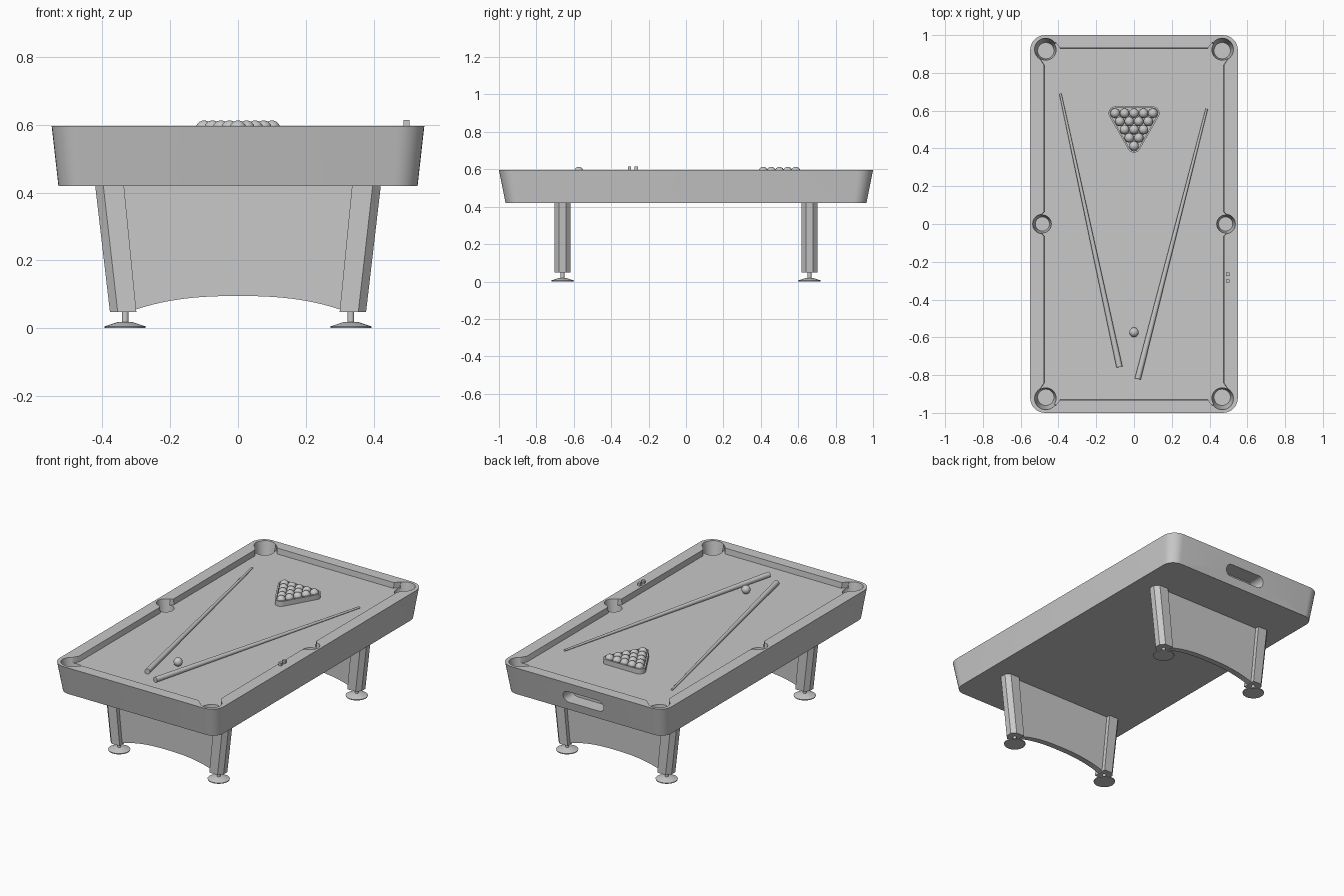
import bpy, bmesh, math
from mathutils import Vector

cube = bpy.data.objects.get("Cube")
if cube:
    bpy.data.objects.remove(cube, do_unlink=True)

gray = bpy.data.materials.new("plain gray")
gray.use_nodes = True
gray.diffuse_color = (0.58, 0.58, 0.58, 1)
gray.node_tree.nodes["Principled BSDF"].inputs["Base Color"].default_value = gray.diffuse_color

TOP, BED, BASE = 0.597, 0.563, 0.42


def finish(obj):
    """Smooth curved faces, keeping hard edges."""
    bpy.ops.object.select_all(action="DESELECT")
    obj.select_set(True)
    bpy.context.view_layer.objects.active = obj
    bpy.ops.object.shade_smooth_by_angle(angle=math.radians(35))


def loft(name, rings):
    """Closed solid through rings that have equal point counts."""
    bm = bmesh.new()
    rows = [[bm.verts.new(p) for p in ring] for ring in rings]
    n = len(rows[0])
    for a, b in zip(rows, rows[1:]):
        for i in range(n):
            j = (i + 1) % n
            bm.faces.new((a[i], a[j], b[j], b[i]))
    bm.faces.new(rows[0])
    bm.faces.new(rows[-1])
    bmesh.ops.recalc_face_normals(bm, faces=bm.faces)
    mesh = bpy.data.meshes.new(name)
    bm.to_mesh(mesh)
    bm.free()
    mesh.materials.append(gray)
    obj = bpy.data.objects.new(name, mesh)
    bpy.context.collection.objects.link(obj)
    finish(obj)
    return obj


def circle(x, y, z, r, n=32):
    return [(x + r * math.cos(math.tau * i / n), y + r * math.sin(math.tau * i / n), z)
            for i in range(n)]


def rounded(corners, r, z, steps=8):
    """Counter-clockwise polygon with rounded corners; corner centres are given."""
    ring, n = [], len(corners)
    for i, c in enumerate(corners):
        c = Vector(c)
        d_in, d_out = c - Vector(corners[i - 1]), Vector(corners[(i + 1) % n]) - c
        start = math.atan2(-d_in.x, d_in.y)
        sweep = (math.atan2(-d_out.x, d_out.y) - start) % math.tau
        for k in range(steps + 1):
            t = start + sweep * k / steps
            ring.append((c.x + r * math.cos(t), c.y + r * math.sin(t), z))
    return ring


def rounded_rect(hx, hy, r, z):
    x, y = hx - r, hy - r
    return rounded([(-x, -y), (x, -y), (x, y), (-x, y)], r, z)


def cut(target, cutter):
    mod = target.modifiers.new("cut", "BOOLEAN")
    mod.operation = "DIFFERENCE"
    mod.solver = "EXACT"
    mod.object = cutter
    bpy.context.view_layer.objects.active = target
    bpy.ops.object.modifier_apply(modifier=mod.name)
    bpy.data.objects.remove(cutter, do_unlink=True)


# Table body with sloping sides
body = loft("table_body", [rounded_rect(0.53, 0.965, 0.07, BASE),
                           rounded_rect(0.55, 1.0, 0.08, TOP)])

# Bed recess, with cushion jaws opening towards the pockets
quarter = [(0.5, 0.045), (0.48, 0.065), (0.48, 0.845), (0.503, 0.88),
           (0.418, 0.965), (0.395, 0.935)]
outline = quarter + [(-x, y) for x, y in reversed(quarter)]
outline += [(-x, -y) for x, y in outline]
cut(body, loft("recess_cutter", [[(x * 0.987, y * 0.994, BED) for x, y in outline],
                                 [(x, y, TOP + 0.03) for x, y in outline]]))

# Six tapering pockets
for x, y, r in [(0.467, 0.925, 0.06), (0.485, 0, 0.052), (0.467, -0.925, 0.06)]:
    for s in (-1, 1):
        cut(body, loft("pocket_cutter", [circle(s * x, y * 0.992, 0.48, r * 0.72),
                                         circle(s * x, y, TOP + 0.02, r * 1.04)]))

# Ball return slot in the back end
slot = rounded_rect(0.135, 0.035, 0.034, 0)
cut(body, loft("slot_cutter", [[(x, y, z + 0.505) for x, z, _ in slot] for y in (0.89, 1.1)]))
finish(body)

# Legs, feet and arched end panels
for end, sy in (("front", -1), ("back", 1)):
    cy = 0.66 * sy
    for side, sx in (("right", -1), ("left", 1)):
        def leg_ring(inner, mid, outer, z):
            half = [(inner, 0.043), (mid, 0.043), (outer, 0.018)]
            pts = half + [(x, -y) for x, y in reversed(half)]
            return [(sx * x, cy + y, z) for x, y in pts]
        loft(f"{end}_{side}_leg", [leg_ring(0.3, 0.355, 0.378, 0.048),
                                   leg_ring(0.337, 0.398, 0.422, BASE + 0.005)])
        profile = [(0.06, 0), (0.061, 0.005), (0.022, 0.018), (0.01, 0.019), (0.01, 0.055)]
        loft(f"{end}_{side}_foot", [circle(sx * 0.333, cy, z, r) for r, z in profile])

    arch = []
    for i in range(25):
        x = -0.305 + 0.61 * i / 24
        arch.append((x, 0.095 - 0.041 * (abs(x) / 0.305) ** 2.5))
    panel = arch + [(0.345, BASE + 0.005), (-0.345, BASE + 0.005)]
    loft(f"{end}_panel", [[(x, cy + t, z) for x, z in panel] for t in (-0.018, 0.018)])


# Balls: a racked triangle and a single cue ball
def ball(name, x, y):
    bpy.ops.mesh.primitive_uv_sphere_add(segments=24, ring_count=12, radius=0.025,
                                         location=(x, y, BED + 0.025))
    obj = bpy.context.object
    obj.name = name
    obj.data.materials.append(gray)
    bpy.ops.object.shade_smooth()


for row in range(5):
    for i in range(row + 1):
        ball("racked_ball", (i - row / 2) * 0.05, 0.413 + row * 0.0434)
ball("cue_ball", 0, -0.573)

# Triangle rack
centres = [(0, 0.413), (0.1, 0.587), (-0.1, 0.587)]
rack = loft("triangle_rack", [rounded(centres, 0.035, z) for z in (BED, BED + 0.03)])
cut(rack, loft("rack_cutter", [rounded(centres, 0.026, z) for z in (BED - 0.02, BED + 0.05)]))
finish(rack)


# Cue sticks lying on the bed
def cue(name, tip, butt):
    r_tip, r_butt = 0.006, 0.016
    a = Vector((*tip, BED + r_tip))
    b = Vector((*butt, BED + r_butt))
    side = (b - a).cross(Vector((0, 0, 1))).normalized()
    up = side.cross(b - a).normalized()

    def ring(c, r):
        return [c + side * x + up * y for x, y, _ in circle(0, 0, 0, r, 16)]
    loft(name, [ring(a, r_tip), ring(b, r_butt)])


cue("right_cue", (-0.39, 0.69), (-0.077, -0.757))
cue("left_cue", (0.385, 0.61), (0.02, -0.82))

# Chalk cubes on the left rail
for y in (-0.266, -0.302):
    bpy.ops.mesh.primitive_cube_add(size=0.018, location=(0.497, y, TOP + 0.009))
    bpy.context.object.name = "chalk_cube"
    bpy.context.object.data.materials.append(gray)
